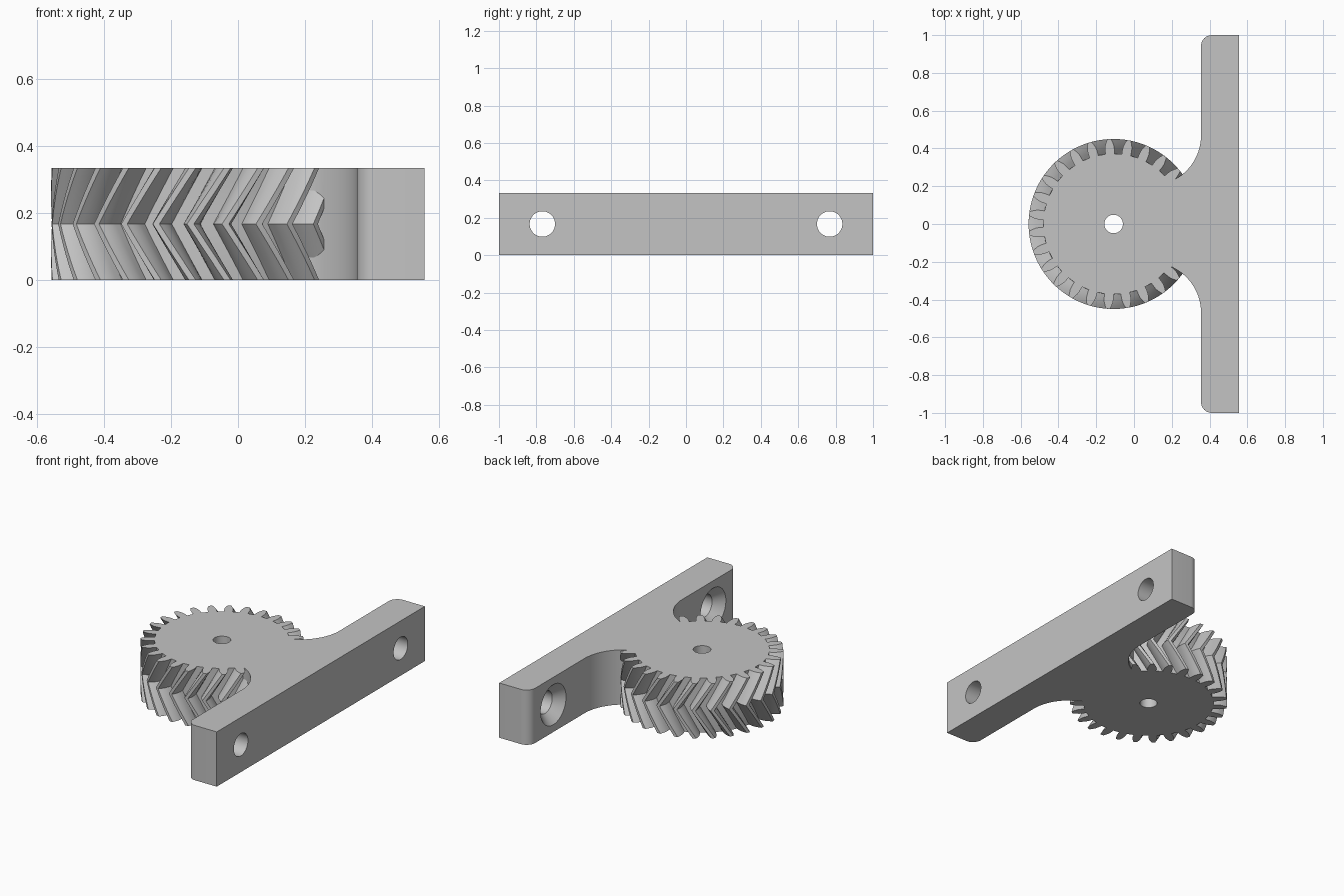
import bpy, bmesh, math
from mathutils import Matrix

if "Cube" in bpy.data.objects:
    bpy.data.objects.remove(bpy.data.objects["Cube"])

H = 0.333                     # thickness of the whole part
CX = -0.108                   # gear centre on x
TEETH = 27
PITCH = 2 * math.pi / TEETH
TWIST = math.radians(-14)     # herringbone twist reached at mid height

grey = bpy.data.materials.new("grey_plastic")
grey.diffuse_color = (0.55, 0.55, 0.55, 1)
grey.use_nodes = True
grey.node_tree.nodes["Principled BSDF"].inputs["Base Color"].default_value = grey.diffuse_color


def new_object(name, bm):
    bmesh.ops.recalc_face_normals(bm, faces=bm.faces[:])
    me = bpy.data.meshes.new(name)
    bm.to_mesh(me)
    bm.free()
    me.materials.append(grey)
    ob = bpy.data.objects.new(name, me)
    bpy.context.collection.objects.link(ob)
    return ob


def stack(name, rings):
    """Solid lofted through equal-length closed rings, capped at both ends."""
    bm = bmesh.new()
    vs = [[bm.verts.new(p) for p in ring] for ring in rings]
    n = len(vs[0])
    for a, b in zip(vs, vs[1:]):
        for i in range(n):
            j = (i + 1) % n
            bm.faces.new((a[i], a[j], b[j], b[i]))
    bm.faces.new(vs[0][::-1])
    bm.faces.new(vs[-1])
    return new_object(name, bm)


def lathe_cutter(name, profile, matrix, seg=48):
    """Round cutter from (radius, height) pairs along local z."""
    rings = [[matrix @ Matrix.Rotation(2 * math.pi * i / seg, 4, 'Z') @
              Matrix.Translation((r, 0, z)) for i in range(seg)] for r, z in profile]
    return stack(name, [[m.translation for m in ring] for ring in rings])


def boolean(ob, other, op):
    mod = ob.modifiers.new(op.lower(), 'BOOLEAN')
    mod.object = other
    mod.operation = op
    mod.solver = 'EXACT'
    bpy.context.view_layer.objects.active = ob
    bpy.ops.object.modifier_apply(modifier=mod.name)
    bpy.data.objects.remove(other, do_unlink=True)


def arc(cx, cy, r, a0, a1, n):
    return [(cx + r * math.cos(math.radians(a0 + (a1 - a0) * i / n)),
             cy + r * math.sin(math.radians(a0 + (a1 - a0) * i / n))) for i in range(n + 1)]


# Herringbone gear: one tooth outline as (radius, half angle in degrees)
flank = [(0.372, 3.7), (0.395, 3.6), (0.415, 3.2), (0.435, 2.2), (0.45, 1.3)]
tooth = [(r, -a) for r, a in flank] + [(r, a) for r, a in reversed(flank)]
phase = math.radians(-87) + PITCH / 2
outline = [(r, phase + k * PITCH + math.radians(a)) for k in range(TEETH) for r, a in tooth]
STEPS = 12
rings = []
for s in range(STEPS + 1):
    t = s / STEPS
    turn = TWIST * (1 - abs(2 * t - 1))
    rings.append([(CX + r * math.cos(a + turn), r * math.sin(a + turn), H * t)
                  for r, a in outline])
gear = stack("herringbone_gear", rings)

# Mounting plate with rounded outer corners and a curved neck into the gear
upper = [(0.557, 1.0)] + arc(0.412, 0.943, 0.057, 90, 180, 8)
upper += arc(0.088, 0.47, 0.267, 0, -90, 24)
profile = upper + [(x, -y) for x, y in reversed(upper)]
plate = stack("gear_mount_bracket", [[(x, y, z) for x, y in profile] for z in (0, H)])

# Screw holes, countersunk on the gear side
for side in (-1, 1):
    m = Matrix.Translation((0.355, 0.768 * side, H / 2)) @ Matrix.Rotation(math.pi / 2, 4, 'Y')
    cutter = lathe_cutter("screw_hole_cutter",
                          [(0.125, -0.05), (0.122, 0.0), (0.068, 0.055), (0.068, 0.3)], m)
    boolean(plate, cutter, 'DIFFERENCE')

# Join the gear to the plate, then drill the axle bore
boolean(plate, gear, 'UNION')
bore = lathe_cutter("axle_bore_cutter", [(0.049, -0.1), (0.049, H + 0.1)],
                    Matrix.Translation((CX, 0, 0)))
boolean(plate, bore, 'DIFFERENCE')

# Keep every face on the single material and smooth the curved walls
for p in plate.data.polygons:
    p.material_index = 0
bpy.ops.object.select_all(action='DESELECT')
plate.select_set(True)
bpy.context.view_layer.objects.active = plate
bpy.ops.object.shade_smooth_by_angle(angle=math.radians(25))
